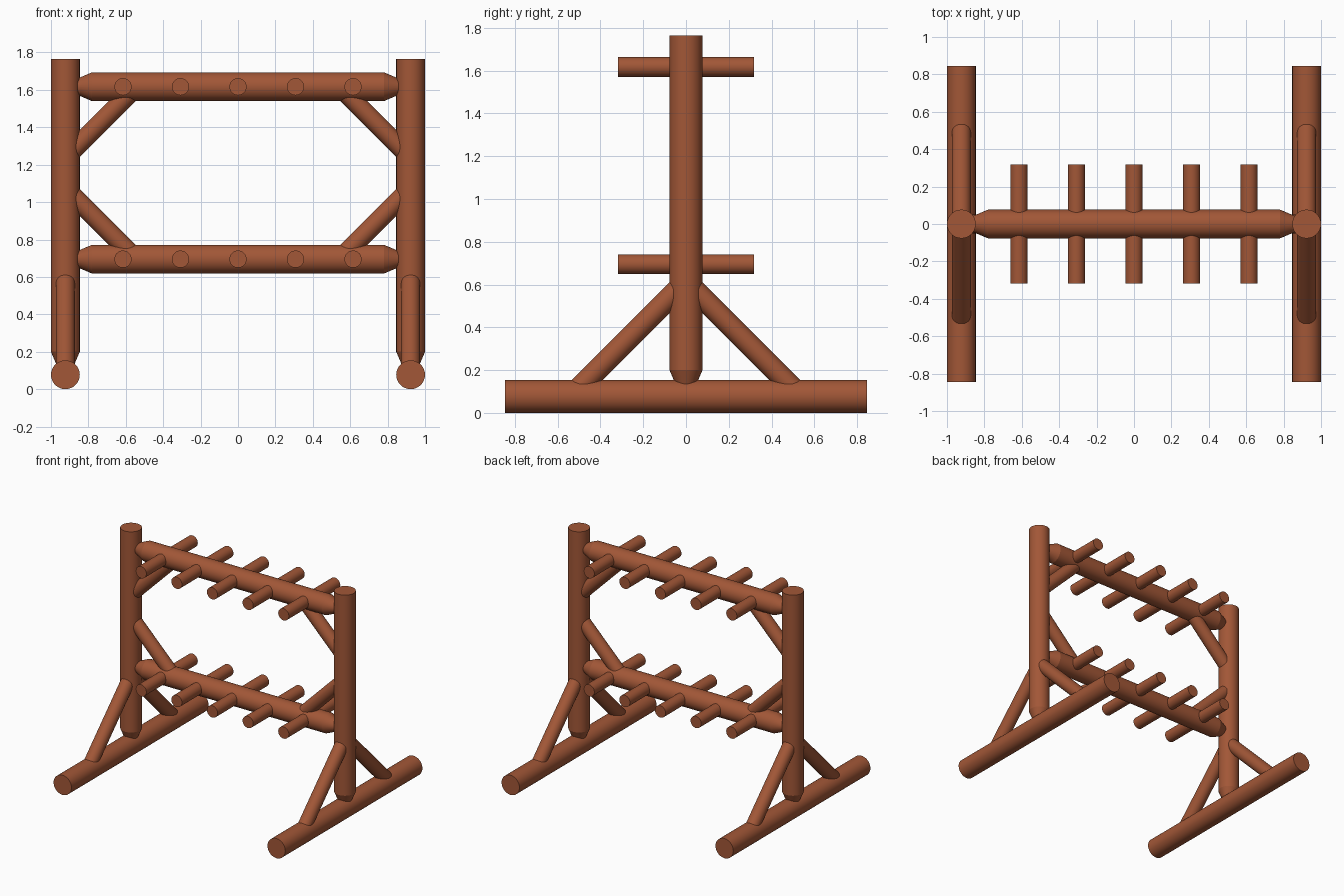
import bpy, bmesh
from mathutils import Vector

if "Cube" in bpy.data.objects:
    bpy.data.objects.remove(bpy.data.objects["Cube"])

wood = bpy.data.materials.new("brown_wood")
wood.diffuse_color = (0.36, 0.095, 0.038, 1)
wood.use_nodes = True
wood.node_tree.nodes["Principled BSDF"].inputs["Base Color"].default_value = wood.diffuse_color

R, R_BRACE, R_PEG = 0.077, 0.051, 0.046
POST_X, FOOT_Z = 0.923, 0.077
RAILS = {"lower": 0.695, "upper": 1.617}


def log(name, a, b, r, taper_a=False, taper_b=False, sides=32):
    """Round log from a to b, with optional whittled ends."""
    a, b = Vector(a), Vector(b)
    length = (b - a).length
    rings = [(0, r * 0.45), (0.1, r)] if taper_a else [(0, r)]
    rings += [(length - 0.1, r), (length, r * 0.45)] if taper_b else [(length, r)]
    bm = bmesh.new()
    for (z0, r0), (z1, r1) in zip(rings, rings[1:]):
        part = bmesh.ops.create_cone(bm, segments=sides, radius1=r0, radius2=r1,
                                     depth=z1 - z0, cap_ends=False)
        bmesh.ops.translate(bm, verts=part["verts"], vec=(0, 0, (z0 + z1) / 2))
    bmesh.ops.remove_doubles(bm, verts=bm.verts, dist=1e-4)
    bmesh.ops.holes_fill(bm, edges=[e for e in bm.edges if e.is_boundary], sides=0)
    bmesh.ops.recalc_face_normals(bm, faces=bm.faces)
    mesh = bpy.data.meshes.new(name)
    bm.to_mesh(mesh)
    bm.free()
    mesh.materials.append(wood)
    obj = bpy.data.objects.new(name, mesh)
    obj.location = a
    obj.rotation_euler = (b - a).to_track_quat('Z', 'Y').to_euler()
    bpy.context.collection.objects.link(obj)
    bpy.ops.object.select_all(action='DESELECT')
    obj.select_set(True)
    bpy.context.view_layer.objects.active = obj
    bpy.ops.object.shade_smooth_by_angle(angle=0.35)
    return obj


for side, s in (("left", -1), ("right", 1)):
    x = s * POST_X
    # Foot log and upright post
    log(f"{side}_foot", (x, -0.845, FOOT_Z), (x, 0.845, FOOT_Z), R)
    log(f"{side}_post", (x, 0, 0.10), (x, 0, 1.765), R, taper_a=True)
    # Diagonal braces between foot and post
    for end, t in (("front", -1), ("back", 1)):
        log(f"{side}_{end}_foot_brace", (x, t * 0.538, FOOT_Z), (x, 0, 0.615), R_BRACE)
    # Corner braces between post and rails
    for level, d in (("lower", 1), ("upper", -1)):
        z = RAILS[level]
        log(f"{side}_{level}_corner_brace", (x, 0, z + d * 0.38),
            (s * (POST_X - 0.38), 0, z), R_BRACE)

# Rails with pegs through them
for level, z in RAILS.items():
    log(f"{level}_rail", (-0.88, 0, z), (0.88, 0, z), R, True, True)
    for i in range(5):
        px = (i - 2) * 0.3075
        log(f"{level}_peg_{i + 1}", (px, -0.317, z), (px, 0.317, z), R_PEG)
